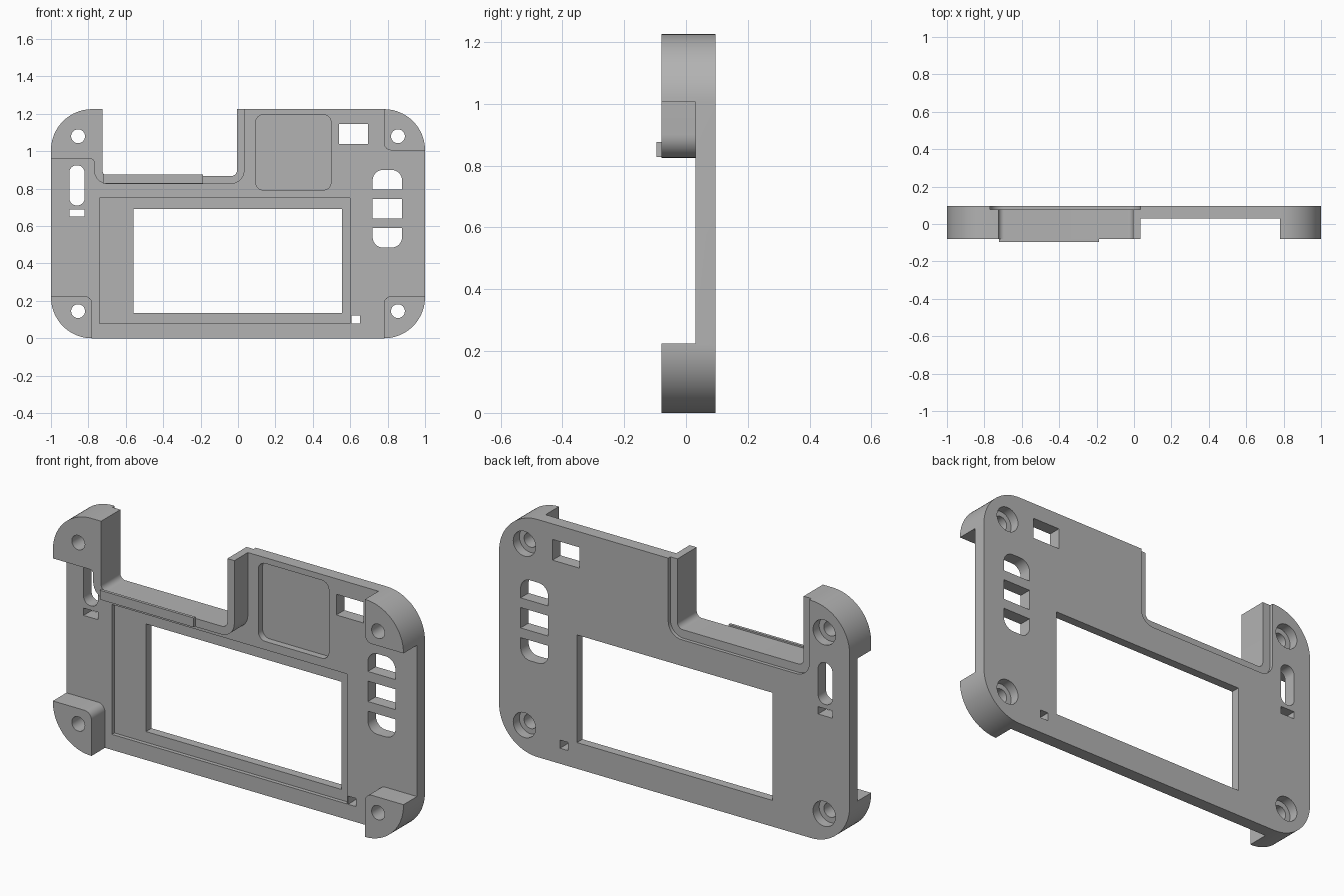
import bpy, bmesh, math
from mathutils import Vector

cube = bpy.data.objects.get("Cube")
if cube:
    bpy.data.objects.remove(cube, do_unlink=True)

grey = bpy.data.materials.new("plain grey plastic")
grey.use_nodes = True
colour = (0.45, 0.45, 0.45, 1)
grey.diffuse_color = colour
grey.node_tree.nodes["Principled BSDF"].inputs["Base Color"].default_value = colour

BACK, PLATE_FRONT, POST_FRONT = 0.095, 0.03, -0.08


def fillet(corners, steps=10):
    """Round each right-angled (x, z, radius) corner of an outline."""
    pts = []
    for i, (x, z, r) in enumerate(corners):
        p = Vector((x, z))
        if r == 0:
            pts.append(p)
            continue
        u = (Vector(corners[i - 1][:2]) - p).normalized()
        v = (Vector(corners[(i + 1) % len(corners)][:2]) - p).normalized()
        centre = p + r * (u + v)
        for k in range(steps + 1):
            a = math.pi / 2 * k / steps
            pts.append(centre - r * (v * math.cos(a) + u * math.sin(a)))
    return pts


def prism(name, outline, y0, y1):
    """Extrude an x-z outline along y."""
    bm = bmesh.new()
    face = bm.faces.new([bm.verts.new((p[0], y0, p[1])) for p in outline])
    ext = bmesh.ops.extrude_face_region(bm, geom=[face])
    moved = [g for g in ext["geom"] if isinstance(g, bmesh.types.BMVert)]
    bmesh.ops.translate(bm, verts=moved, vec=(0, y1 - y0, 0))
    bmesh.ops.recalc_face_normals(bm, faces=bm.faces)
    mesh = bpy.data.meshes.new(name)
    bm.to_mesh(mesh)
    bm.free()
    obj = bpy.data.objects.new(name, mesh)
    bpy.context.collection.objects.link(obj)
    mesh.materials.append(grey)
    return obj


def rect(x0, x1, z0, z1, low=0, high=0):
    """Rectangle with separate radii for its lower and upper corners."""
    return fillet([(x0, z0, low), (x1, z0, low), (x1, z1, high), (x0, z1, high)])


def circle(x, z, r, n=40):
    return [(x + r * math.cos(math.tau * i / n), z + r * math.sin(math.tau * i / n))
            for i in range(n)]


def cut(target, outline, y0=-0.3, y1=0.3):
    """Subtract an extruded outline from the target."""
    cutter = prism("cutter", outline, y0, y1)
    cutter.hide_render = True
    mod = target.modifiers.new("cut", "BOOLEAN")
    mod.operation, mod.solver, mod.object = "DIFFERENCE", "EXACT", cutter
    bpy.context.view_layer.objects.active = target
    bpy.ops.object.modifier_apply(modifier=mod.name)
    mesh = cutter.data
    bpy.data.objects.remove(cutter, do_unlink=True)
    bpy.data.meshes.remove(mesh)


# Faceplate block with large rounded corners
body = prism("faceplate", fillet([(-1, 0, 0.22), (1, 0, 0.22), (1, 1.225, 0.22),
                                  (-1, 1.225, 0.22)], 20), POST_FRONT, BACK)

# Front pocket, leaving the corner posts and the notch wall standing
pocket = [(-0.78, -0.1, 0), (0.78, -0.1, 0), (0.78, 0.225, 0.04), (1.1, 0.225, 0),
          (1.1, 1.005, 0), (0.78, 1.005, 0.04), (0.78, 1.4, 0), (0.035, 1.4, 0),
          (0.035, 0.825, 0.075), (-0.77, 0.825, 0.075), (-0.77, 0.96, 0.02),
          (-1.1, 0.96, 0), (-1.1, 0.225, 0), (-0.78, 0.225, 0.04)]
cut(body, fillet(pocket), -0.3, PLATE_FRONT)

# Top notch, with a wider step at the back
cut(body, rect(-0.725, -0.005, 0.868, 1.4, low=0.03))
cut(body, rect(-0.77, 0.035, 0.825, 1.4, low=0.075), 0.077, 0.3)

# Screen seat, screen opening and rounded square recess
cut(body, rect(-0.74, 0.6, 0.08, 0.75), -0.3, 0.05)
cut(body, rect(-0.56, 0.555, 0.135, 0.69))
cut(body, rect(0.095, 0.497, 0.793, 1.195, 0.04, 0.04), -0.3, 0.065)

# Switch slot, indicator windows and port window
cut(body, rect(-0.902, -0.82, 0.71, 0.925, 0.04, 0.04))
cut(body, rect(-0.902, -0.82, 0.65, 0.688))
cut(body, rect(0.607, 0.652, 0.08, 0.122))
cut(body, rect(0.54, 0.695, 1.038, 1.145))

# Three stacked button openings
cut(body, rect(0.72, 0.877, 0.795, 0.9, high=0.055))
cut(body, rect(0.72, 0.877, 0.64, 0.745))
cut(body, rect(0.72, 0.877, 0.485, 0.59, low=0.055))

# Counterbored screw holes in the corner posts
for x in (-0.855, 0.855):
    for z in (0.145, 1.08):
        cut(body, circle(x, z, 0.037))
        cut(body, circle(x, z, 0.064), 0.045, 0.3)

# Thin raised lip on the notch wall
lip = prism("notch_lip", rect(-0.722, -0.187, 0.828, 0.876), -0.095, POST_FRONT)

for obj in (body, lip):
    bpy.ops.object.select_all(action="DESELECT")
    obj.select_set(True)
    bpy.context.view_layer.objects.active = obj
    bpy.ops.object.shade_smooth_by_angle(angle=math.radians(30))
